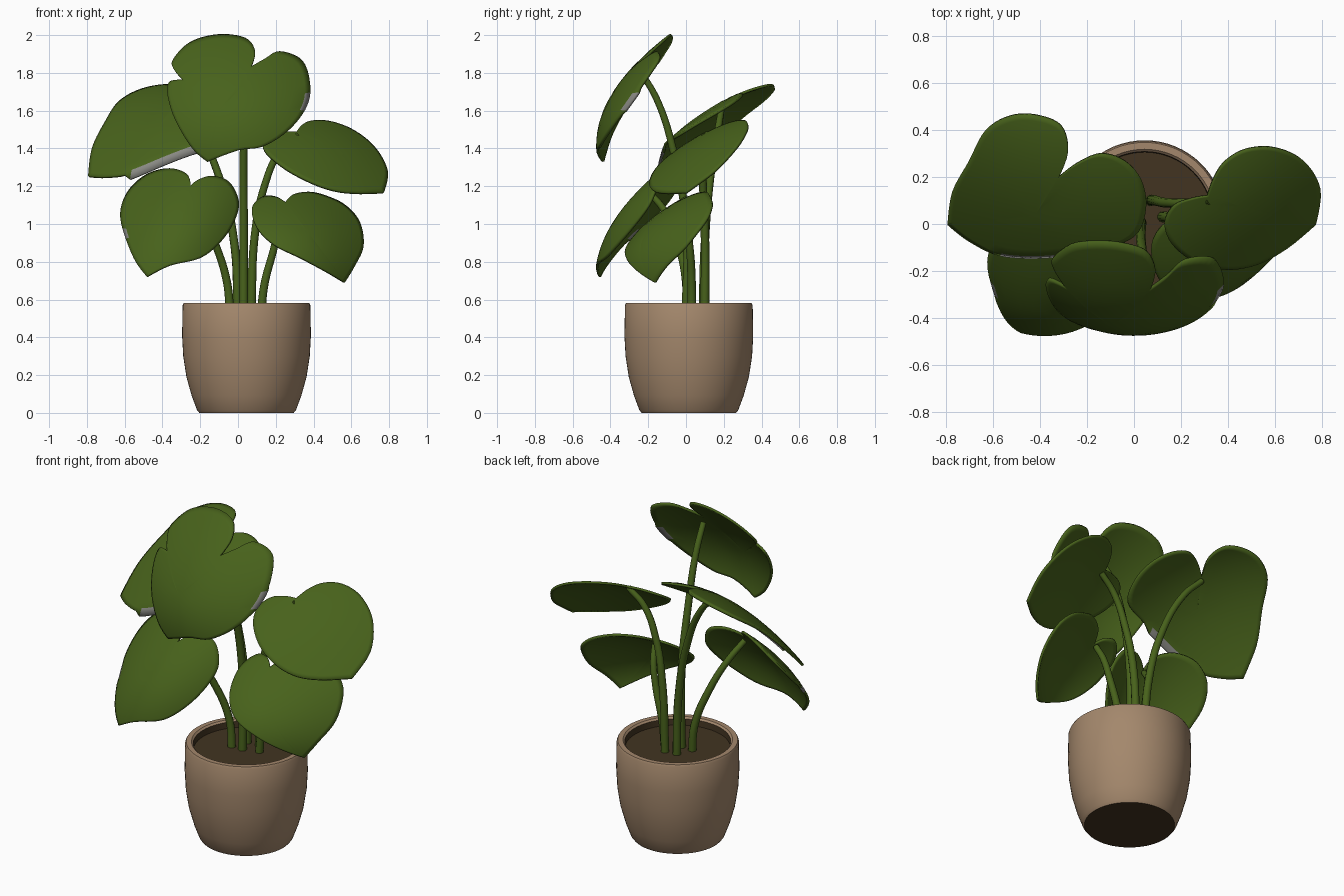
import bpy
import bmesh
import math
from mathutils import Vector

if "Cube" in bpy.data.objects:
    bpy.data.objects.remove(bpy.data.objects["Cube"], do_unlink=True)


def make_material(name, colour):
    mat = bpy.data.materials.new(name)
    mat.use_nodes = True
    rgba = (*colour, 1.0)
    mat.diffuse_color = rgba
    mat.node_tree.nodes["Principled BSDF"].inputs["Base Color"].default_value = rgba
    return mat


clay = make_material("clay", (0.37, 0.245, 0.15))
soil = make_material("dark soil", (0.054, 0.034, 0.015))
green = make_material("leaf green", (0.064, 0.122, 0.011))
grey = make_material("worn grey", (0.25, 0.25, 0.23))

POT_CENTRE = Vector((0.045, 0.015, 0))
RINGS = (0.2, 0.4, 0.6, 0.8, 0.94, 1)


def finish(name, bm, *materials):
    """Turn a bmesh into a smooth-shaded object."""
    bmesh.ops.recalc_face_normals(bm, faces=bm.faces)
    mesh = bpy.data.meshes.new(name)
    bm.to_mesh(mesh)
    bm.free()
    for mat in materials:
        mesh.materials.append(mat)
    obj = bpy.data.objects.new(name, mesh)
    bpy.context.collection.objects.link(obj)
    bpy.ops.object.select_all(action="DESELECT")
    bpy.context.view_layer.objects.active = obj
    obj.select_set(True)
    bpy.ops.object.shade_smooth_by_angle(angle=math.radians(40))
    return obj


def lathe(name, profile, *materials, steps=64):
    """Spin a radius / height profile around the pot's axis."""
    bm = bmesh.new()
    verts = [bm.verts.new(POT_CENTRE + Vector((r, 0, z))) for r, z in profile]
    edges = [bm.edges.new(pair) for pair in zip(verts, verts[1:])]
    bmesh.ops.spin(bm, geom=verts + edges, cent=POT_CENTRE, axis=(0, 0, 1),
                   angle=math.tau, steps=steps, use_duplicate=False)
    bmesh.ops.remove_doubles(bm, verts=bm.verts, dist=0.0005)
    return finish(name, bm, *materials)


def smooth_loop(points, corners, cuts=5):
    """Closed smooth curve through the points, sharp at the given corners."""
    points = [Vector(p) for p in points]
    count = len(points)
    tangents = [Vector((0, 0)) if i in corners
                else (points[(i + 1) % count] - points[i - 1]) / 2
                for i in range(count)]
    result = []
    for i in range(count):
        j = (i + 1) % count
        for step in range(cuts):
            t = step / cuts
            ease = t * t * (3 - 2 * t)
            result.append(points[i].lerp(points[j], ease)
                          + tangents[i] * t * (1 - t) ** 2
                          - tangents[j] * t * t * (1 - t))
    return result


def leaf(name, plane, centre, depth, slope, bend, twist, corners, outline,
         worn=((0, 0), 0)):
    """Heart-shaped blade: an outline drawn on one plane, filled with rings and
    pushed along the third axis. The rim curls back, grey, near the worn spot."""
    bm = bmesh.new()
    middle = Vector(centre)
    spot, reach = Vector(worn[0]), worn[1]
    upright = plane == "upright"

    def place(p, curl=0):
        u, v = p - middle
        w = (depth + slope[0] * u + slope[1] * v + twist * u * v
             + bend[0] * u * u + bend[1] * v * v)
        return (p.x, w + curl, p.y) if upright else (p.x, p.y, w - curl)

    loop = smooth_loop(outline, corners)
    is_worn = [(p - spot).length < reach for p in loop]
    hub = bm.verts.new(place(middle))
    previous = None
    for scale in RINGS:
        rim = scale == 1
        current = [bm.verts.new(place(middle.lerp(p, scale), reach * 0.16 * (rim and old)))
                   for p, old in zip(loop, is_worn)]
        for i in range(len(loop)):
            j = (i + 1) % len(loop)
            if previous:
                face = bm.faces.new((previous[i], current[i], current[j], previous[j]))
                face.material_index = int(rim and is_worn[i] and is_worn[j])
            else:
                bm.faces.new((hub, current[i], current[j]))
        previous = current
    obj = finish(name, bm, green, grey)
    solid = obj.modifiers.new("thickness", "SOLIDIFY")
    solid.thickness = 0.014
    solid.offset = 0


def stem(name, points):
    """Round, slightly tapering stalk along a path."""
    curve = bpy.data.curves.new(name, "CURVE")
    curve.dimensions = "3D"
    curve.bevel_depth = 0.024
    curve.bevel_resolution = 3
    curve.use_fill_caps = True
    spline = curve.splines.new("BEZIER")
    spline.bezier_points.add(len(points) - 1)
    for i, (point, co) in enumerate(zip(spline.bezier_points, points)):
        point.co = co
        point.handle_left_type = point.handle_right_type = "AUTO"
        point.radius = 1 - 0.3 * i / (len(points) - 1)
    curve.materials.append(green)
    obj = bpy.data.objects.new(name, curve)
    bpy.context.collection.objects.link(obj)


# Pot: outer wall and rim in clay; inner wall and underside are dark
pot = lathe("pot", [(0, 0), (0.25, 0), (0.262, 0.015), (0.29, 0.09), (0.318, 0.19),
                    (0.335, 0.3), (0.341, 0.41), (0.338, 0.57), (0.332, 0.582),
                    (0.303, 0.582), (0.293, 0.572), (0.288, 0.5)], clay, soil)
for face in pot.data.polygons:
    radius = (face.center - POT_CENTRE).xy.length
    if face.center.z < 0.005 or (radius < 0.293 and face.center.z > 0.5):
        face.material_index = 1

# Soil
lathe("soil", [(0, 0.535), (0.292, 0.535)], soil)

# Leaves, each outline starting at the notch by the stalk
leaf("top_leaf", "upright", (-0.1, 1.6), -0.422, (-0.17, 0.415), (0.85, 1.13), 0, (0, 7, 12), [
    (0.07, 1.83), (0.09, 1.91), (0.04, 1.98), (-0.1, 2.0), (-0.25, 1.96),
    (-0.34, 1.87), (-0.34, 1.82), (-0.29, 1.76), (-0.36, 1.75), (-0.37, 1.68),
    (-0.33, 1.55), (-0.24, 1.4), (-0.16, 1.33), (0, 1.39), (0.13, 1.41),
    (0.26, 1.49), (0.35, 1.6), (0.38, 1.72), (0.34, 1.86), (0.22, 1.91),
    (0.14, 1.87)], worn=((0.36, 1.64), 0.06))
leaf("back_right_leaf", "flat", (-0.42, 0.04), 1.505, (0.333, 0.837), (-0.66, -0.72), -0.4, (0, 8), [
    (-0.32, 0.2), (-0.28, 0.31), (-0.31, 0.42), (-0.42, 0.465), (-0.53, 0.46),
    (-0.63, 0.4), (-0.7, 0.27), (-0.77, 0.14), (-0.79, 0), (-0.7, -0.07),
    (-0.57, -0.13), (-0.38, -0.14), (-0.17, -0.11), (0, -0.05), (0.05, 0.07),
    (0.03, 0.19), (-0.04, 0.27), (-0.14, 0.3), (-0.24, 0.26)],
    worn=((-0.38, -0.14), 0.2))
leaf("front_right_leaf", "upright", (-0.3, 1.0), -0.385, (-0.02, 0.62), (1.68, 1.2), -1, (0, 8), [
    (-0.25, 1.2), (-0.27, 1.26), (-0.36, 1.29), (-0.48, 1.26), (-0.58, 1.17),
    (-0.62, 1.05), (-0.59, 0.92), (-0.54, 0.8), (-0.48, 0.72), (-0.36, 0.78),
    (-0.2, 0.82), (-0.09, 0.91), (-0.02, 1.02), (0, 1.12), (-0.05, 1.22),
    (-0.14, 1.25), (-0.21, 1.23)], worn=((-0.6, 0.94), 0.04))
leaf("back_left_leaf", "flat", (0.45, 0.08), 1.425, (-0.355, 0.68), (-0.73, -0.7), 0.5, (0, 7), [
    (0.31, 0.12), (0.34, 0.2), (0.39, 0.27), (0.48, 0.32), (0.6, 0.325),
    (0.72, 0.27), (0.79, 0.15), (0.77, 0), (0.65, -0.1), (0.52, -0.17),
    (0.39, -0.19), (0.26, -0.16), (0.16, -0.08), (0.13, 0.01), (0.17, 0.08),
    (0.25, 0.11)])
leaf("front_left_leaf", "upright", (0.37, 0.95), -0.21, (0.52, 0.947), (1.42, 2.3), 0.2, (0, 8), [
    (0.25, 1.11), (0.2, 1.14), (0.13, 1.14), (0.075, 1.08), (0.1, 0.98),
    (0.19, 0.89), (0.33, 0.82), (0.46, 0.75), (0.56, 0.69), (0.61, 0.77),
    (0.66, 0.88), (0.64, 1.01), (0.56, 1.1), (0.45, 1.15), (0.37, 1.165),
    (0.29, 1.15)])

# Stalks from the soil to each leaf
stem("top_stem", [(0.03, 0, 0.5), (0.03, 0, 1.0), (0.03, -0.07, 1.4),
                  (0.04, -0.15, 1.65), (0.05, -0.24, 1.81)])
stem("back_right_stem", [(0, 0.09, 0.5), (-0.02, 0.1, 0.9), (-0.1, 0.13, 1.25),
                         (-0.22, 0.17, 1.5), (-0.33, 0.19, 1.62)])
stem("front_right_stem", [(-0.04, 0, 0.5), (-0.06, 0, 0.7), (-0.13, -0.05, 0.92),
                          (-0.2, -0.12, 1.08), (-0.25, -0.21, 1.18)])
stem("back_left_stem", [(0.07, 0.1, 0.5), (0.09, 0.1, 0.95), (0.14, 0.09, 1.2),
                        (0.22, 0.09, 1.38), (0.32, 0.1, 1.47)])
stem("front_left_stem", [(0.12, 0.03, 0.5), (0.14, 0.03, 0.68), (0.19, 0.02, 0.87),
                         (0.22, 0, 1.0), (0.24, -0.04, 1.09)])
